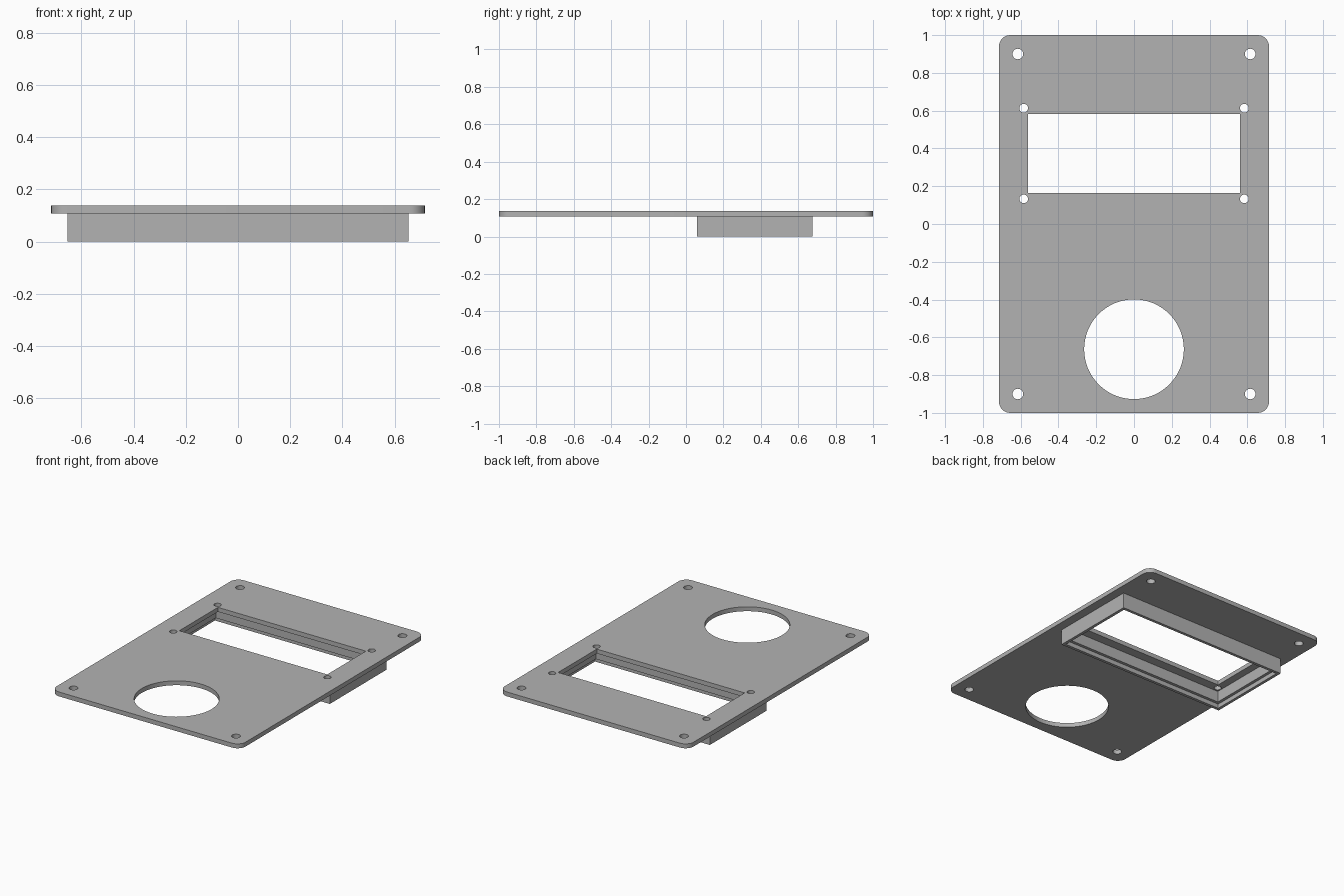
import bpy, bmesh
from math import cos, sin, pi

cube = bpy.data.objects.get("Cube")
if cube:
    bpy.data.objects.remove(cube, do_unlink=True)

grey = bpy.data.materials.new("plain grey")
grey.use_nodes = True
colour = (0.45, 0.45, 0.45, 1)
grey.diffuse_color = colour
grey.node_tree.nodes["Principled BSDF"].inputs["Base Color"].default_value = colour

PLATE_BOTTOM, PLATE_TOP = 0.107, 0.137


def arc(cx, cy, r, start=0, sweep=2 * pi, n=32, closed=True):
    steps = n if closed else n + 1
    return [(cx + r * cos(start + sweep * i / n), cy + r * sin(start + sweep * i / n))
            for i in range(steps)]


def rectangle(x0, x1, y0, y1):
    return [(x0, y0), (x1, y0), (x1, y1), (x0, y1)]


def rounded_rectangle(hx, hy, r):
    pts = []
    for k, (sx, sy) in enumerate([(1, 1), (-1, 1), (-1, -1), (1, -1)]):
        pts += arc(sx * (hx - r), sy * (hy - r), r, k * pi / 2, pi / 2, 8, False)
    return pts


def flat_sheet(name, outlines, z0, z1):
    """Fill nested outlines and extrude them into a solid sheet with holes."""
    curve = bpy.data.curves.new(name, 'CURVE')
    curve.dimensions = '2D'
    curve.fill_mode = 'BOTH'
    curve.extrude = (z1 - z0) / 2
    for pts in outlines:
        spline = curve.splines.new('POLY')
        spline.points.add(len(pts) - 1)
        for p, (x, y) in zip(spline.points, pts):
            p.co = (x, y, 0, 1)
        spline.use_cyclic_u = True
    obj = bpy.data.objects.new(name, curve)
    bpy.context.collection.objects.link(obj)
    obj.location.z = (z0 + z1) / 2
    bpy.ops.object.select_all(action='DESELECT')
    obj.select_set(True)
    bpy.context.view_layer.objects.active = obj
    bpy.ops.object.convert(target='MESH')
    obj = bpy.context.object
    bm = bmesh.new()
    bm.from_mesh(obj.data)
    bmesh.ops.remove_doubles(bm, verts=bm.verts, dist=0.0001)
    bmesh.ops.recalc_face_normals(bm, faces=bm.faces)
    bm.to_mesh(obj.data)
    bm.free()
    obj.data.materials.clear()
    obj.data.materials.append(grey)
    bpy.ops.object.shade_smooth_by_angle()
    return obj


def swept_frame(name, x0, x1, y0, y1, profile):
    """Sweep a closed (inset, height) profile around a rectangle."""
    bm = bmesh.new()
    loops = [[bm.verts.new((x, y, z)) for x, y in rectangle(x0 + d, x1 - d, y0 + d, y1 - d)]
             for d, z in profile]
    for a, b in zip(loops, loops[1:] + loops[:1]):
        for i in range(4):
            j = (i + 1) % 4
            bm.faces.new((a[i], a[j], b[j], b[i]))
    bmesh.ops.recalc_face_normals(bm, faces=bm.faces)
    mesh = bpy.data.meshes.new(name)
    bm.to_mesh(mesh)
    bm.free()
    mesh.materials.append(grey)
    obj = bpy.data.objects.new(name, mesh)
    bpy.context.collection.objects.link(obj)
    return obj


# Panel with window, round opening and screw holes
outlines = [rounded_rectangle(0.715, 1.0, 0.06),
            rectangle(-0.56, 0.56, 0.165, 0.583),
            arc(0, -0.663, 0.264, n=64)]
for side in (-1, 1):
    for y in (-0.9, 0.9):
        outlines.append(arc(side * 0.615, y, 0.028))
    for y in (0.133, 0.613):
        outlines.append(arc(side * 0.584, y, 0.023))
flat_sheet("panel", outlines, PLATE_BOTTOM, PLATE_TOP)

# Stepped wall around the window on the underside
wall, lip, step = 0.04, 0.02, 0.03
swept_frame("window_frame", -0.653, 0.653, 0.06, 0.675,
            [(0, 0), (0, PLATE_BOTTOM), (wall, PLATE_BOTTOM),
             (wall, step), (lip, step), (lip, 0)])
